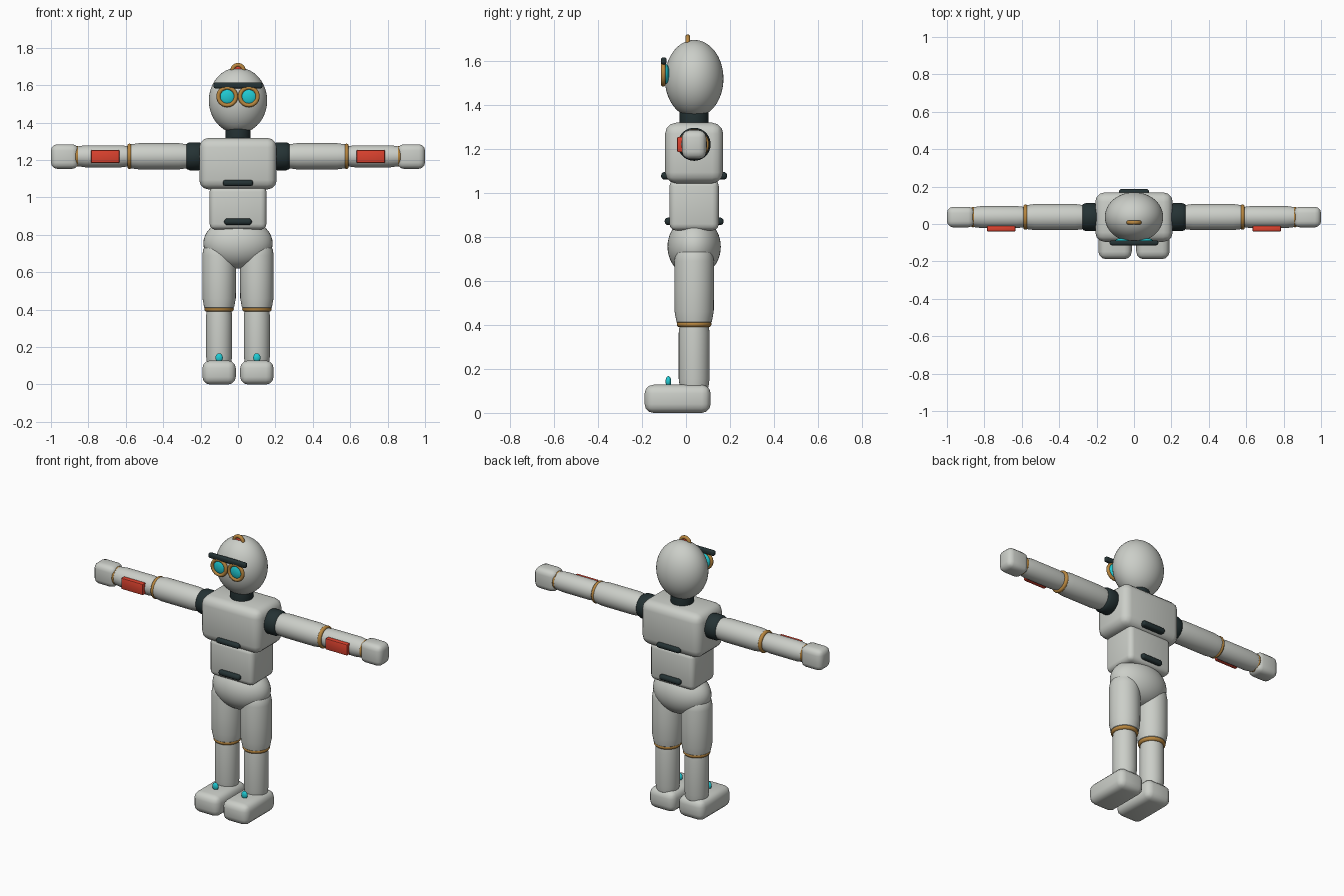
import bpy, bmesh, math
from mathutils import Matrix, Vector

if "Cube" in bpy.data.objects:
    bpy.data.objects.remove(bpy.data.objects["Cube"])


def material(name, rgb):
    m = bpy.data.materials.new(name)
    m.diffuse_color = (*rgb, 1)
    m.use_nodes = True
    m.node_tree.nodes["Principled BSDF"].inputs["Base Color"].default_value = m.diffuse_color
    return m


GREY = material("pale grey shell", (0.60, 0.62, 0.58))
DARK = material("dark rubber", (0.018, 0.032, 0.034))
GOLD = material("brass", (0.48, 0.24, 0.05))
RED = material("red panel", (0.72, 0.055, 0.028))
CYAN = material("cyan glow", (0.015, 0.60, 0.66))
CY = 0.037  # depth of the body axis
TURN = {"X": Matrix.Rotation(math.pi / 2, 4, "Y"),
        "Y": Matrix.Rotation(math.pi / 2, 4, "X"),
        "Z": Matrix.Identity(4)}


def finish(name, bm, mat, angle=35):
    bmesh.ops.recalc_face_normals(bm, faces=bm.faces)
    me = bpy.data.meshes.new(name)
    bm.to_mesh(me)
    bm.free()
    me.materials.append(mat)
    ob = bpy.data.objects.new(name, me)
    bpy.context.collection.objects.link(ob)
    bpy.ops.object.select_all(action="DESELECT")
    ob.select_set(True)
    bpy.context.view_layer.objects.active = ob
    bpy.ops.object.shade_smooth_by_angle(angle=math.radians(angle))
    return ob


def box(name, mat, lo, hi, bevel, segments=3):
    """Rounded box between two corners."""
    lo, hi = Vector(lo), Vector(hi)
    bm = bmesh.new()
    bmesh.ops.create_cube(bm, size=1)
    bmesh.ops.scale(bm, vec=hi - lo, verts=bm.verts)
    bmesh.ops.translate(bm, vec=(lo + hi) / 2, verts=bm.verts)
    bmesh.ops.bevel(bm, geom=bm.edges[:], offset=bevel, segments=segments,
                    profile=0.5, affect="EDGES")
    return finish(name, bm, mat)


def ellipsoid(name, mat, centre, radii, u=40, v=24):
    bm = bmesh.new()
    bmesh.ops.create_uvsphere(bm, u_segments=u, v_segments=v, radius=1)
    bmesh.ops.scale(bm, vec=radii, verts=bm.verts)
    bmesh.ops.translate(bm, vec=centre, verts=bm.verts)
    return finish(name, bm, mat)


def lathe(name, mat, centre, axis, profile, closed=False, n=36):
    """Spin (radius, height) points round an axis; cap the ends unless closed."""
    bm = bmesh.new()
    rings = [[bm.verts.new((r * math.cos(2 * math.pi * i / n),
                            r * math.sin(2 * math.pi * i / n), h))
              for i in range(n)] for r, h in profile]
    pairs = list(zip(rings, rings[1:]))
    if closed:
        pairs.append((rings[-1], rings[0]))
    else:
        bm.faces.new(rings[0])
        bm.faces.new(rings[-1])
    for a, b in pairs:
        for i in range(n):
            j = (i + 1) % n
            bm.faces.new((a[i], a[j], b[j], b[i]))
    bm.transform(Matrix.Translation(centre) @ TURN[axis])
    return finish(name, bm, mat)


def ring(name, mat, centre, axis, major, minor, n=36, m=12):
    pts = [(major + minor * math.cos(2 * math.pi * k / m),
            minor * math.sin(2 * math.pi * k / m)) for k in range(m)]
    return lathe(name, mat, centre, axis, pts, True, n)


def tube(name, mat, centre, axis, r, a, b, taper=0.008, length=0.04):
    """Cylinder with gently tapered, rounded ends."""
    return lathe(name, mat, centre, axis,
                 [(r - taper - 0.006, a), (r - taper, a + 0.006), (r, a + length),
                  (r, b - length), (r - taper, b - 0.006), (r - taper - 0.006, b)])


# Head, neck and crest
ellipsoid("head", GREY, (0, CY, 1.518), (0.156, 0.133, 0.176), 48, 32)
tube("neck", DARK, (0, CY, 0), "Z", 0.066, 1.29, 1.40, 0.002, 0.015)
ring("crest_ring", GOLD, (0, 0.008, 1.678), "Y", 0.030, 0.011)
ellipsoid("crest_gem", RED, (0, 0.008, 1.682), (0.024, 0.009, 0.024), 24, 12)
box("brow_bar", DARK, (-0.13, -0.114, 1.583), (0.13, -0.088, 1.615), 0.010)

# Torso
box("chest", GREY, (-0.207, -0.095, 1.043), (0.207, 0.169, 1.318), 0.05)
box("abdomen", GREY, (-0.152, -0.075, 0.828), (0.152, 0.149, 1.06), 0.03)
ellipsoid("pelvis", GREY, (0, CY, 0.755), (0.185, 0.121, 0.136))
for label, z, w, half in (("upper", 1.077, 0.081, 0.150), ("lower", 0.870, 0.074, 0.134)):
    for side, s in (("front", -1), ("back", 1)):
        y0, y1 = sorted((CY + s * half, CY + s * (half - 0.05)))
        box(f"{label}_waist_strip_{side}", DARK, (-w, y0, z - 0.017),
            (w, y1, z + 0.017), 0.0155, 4)

for side, s in (("left", 1), ("right", -1)):
    # Eyes
    ellipsoid(f"{side}_eye_lens", CYAN, (s * 0.058, -0.094, 1.54), (0.046, 0.019, 0.046), 32, 16)
    ring(f"{side}_eye_rim", GOLD, (s * 0.058, -0.103, 1.54), "Y", 0.047, 0.011)

    # Arm: measured outward from the shoulder
    def span(a, b):
        return tuple(sorted((s * a, s * b)))
    at = (0, CY, 1.22)
    tube(f"{side}_shoulder", DARK, at, "X", 0.075, *span(0.19, 0.278), 0.006, 0.02)
    tube(f"{side}_upper_arm", GREY, at, "X", 0.070, *span(0.265, 0.580), 0.006, 0.05)
    ring(f"{side}_elbow_ring", GOLD, (s * 0.58, CY, 1.22), "X", 0.056, 0.012)
    tube(f"{side}_forearm", GREY, at, "X", 0.059, *span(0.575, 0.865), 0.006, 0.05)
    ring(f"{side}_wrist_ring", GOLD, (s * 0.861, CY, 1.22), "X", 0.045, 0.010)
    x0, x1 = span(0.853, 1.0)
    box(f"{side}_hand", GREY, (x0, CY - 0.055, 1.153), (x1, CY + 0.055, 1.284), 0.033)
    x0, x1 = span(0.634, 0.786)
    box(f"{side}_arm_panel", RED, (x0, -0.040, 1.184), (x1, -0.008, 1.254), 0.006, 2)

    # Leg
    x = s * 0.101
    tube(f"{side}_hip_joint", DARK, (x, CY, 0), "Z", 0.068, 0.66, 0.757, 0.004, 0.02)
    lathe(f"{side}_thigh", GREY, (x, CY, 0), "Z",
          [(0.070, 0.405), (0.080, 0.412), (0.089, 0.46), (0.090, 0.56), (0.090, 0.69),
           (0.084, 0.725), (0.073, 0.743), (0.060, 0.748)])
    ring(f"{side}_knee_ring", GOLD, (x, CY, 0.403), "Z", 0.065, 0.014)
    tube(f"{side}_shin", GREY, (x, CY, 0), "Z", 0.070, 0.11, 0.41, 0.005, 0.045)
    box(f"{side}_foot", GREY, (x - 0.089, -0.188, 0.0), (x + 0.089, 0.112, 0.128), 0.04)
    ellipsoid(f"{side}_foot_light", CYAN, (x, -0.080, 0.143), (0.020, 0.013, 0.024), 24, 12)
